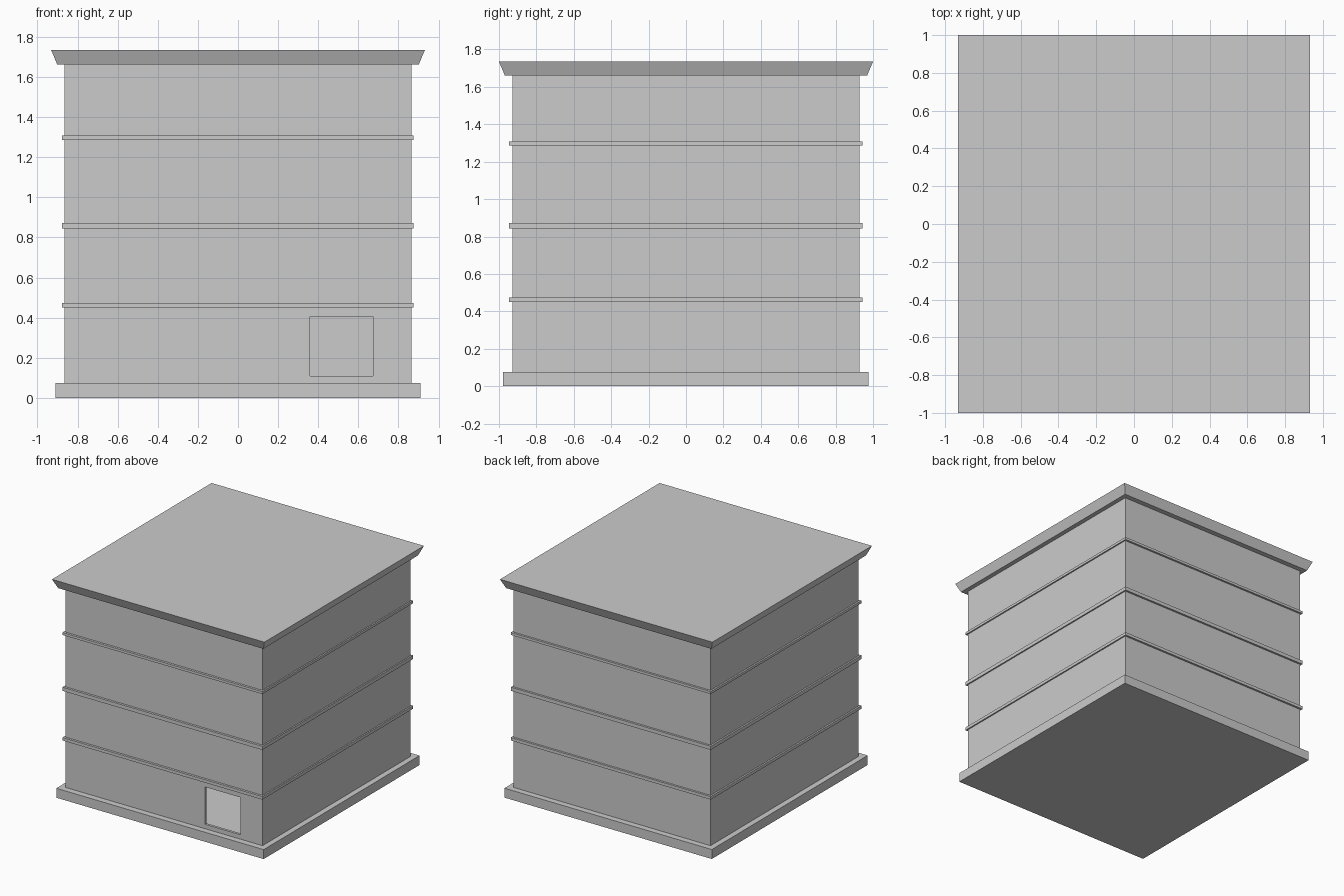
import bpy, bmesh

if "Cube" in bpy.data.objects:
    bpy.data.objects.remove(bpy.data.objects["Cube"])


def block(name, x0, x1, y0, y1, z0, z1, flare=0.0):
    """Box between limits; flare widens the top on every side."""
    bm = bmesh.new()
    bmesh.ops.create_cube(bm, size=1.0)
    for v in bm.verts:
        f = flare if v.co.z > 0 else 0.0
        v.co.x = x1 + f if v.co.x > 0 else x0 - f
        v.co.y = y1 + f if v.co.y > 0 else y0 - f
        v.co.z = z1 if v.co.z > 0 else z0
    mesh = bpy.data.meshes.new(name)
    bm.to_mesh(mesh)
    bm.free()
    ob = bpy.data.objects.new(name, mesh)
    bpy.context.collection.objects.link(ob)
    return ob


def cut(target, cutter):
    cutter.hide_render = True
    cutter.hide_set(True)
    mod = target.modifiers.new(cutter.name, 'BOOLEAN')
    mod.operation = 'DIFFERENCE'
    mod.solver = 'EXACT'
    mod.object = cutter


# Plinth, whose top is also the ground floor
block("plinth", -0.91, 0.91, -0.978, 0.976, 0.0, 0.075)

# Hollow outer walls with one window opening at the front
X, Y, T = 0.865, 0.928, 0.02
walls = block("walls", -X, X, -Y, Y, 0.07, 1.67)
cut(walls, block("interior_cutter", -X + T, X - T, -Y + T, Y - T, 0.0, 1.8))
cut(walls, block("window_cutter", 0.36, 0.673, -1.1, -Y + 0.1, 0.11, 0.406))

# Floor slabs showing as thin string courses
for i, (z0, z1) in enumerate([(0.45, 0.474), (0.844, 0.873), (1.287, 1.307)]):
    block(f"floor_band_{i + 1}", -0.878, 0.876, -0.946, 0.944, z0, z1)

# Flared roof cornice
block("roof_cornice", -0.901, 0.901, -0.969, 0.969, 1.662, 1.735, flare=0.031)
